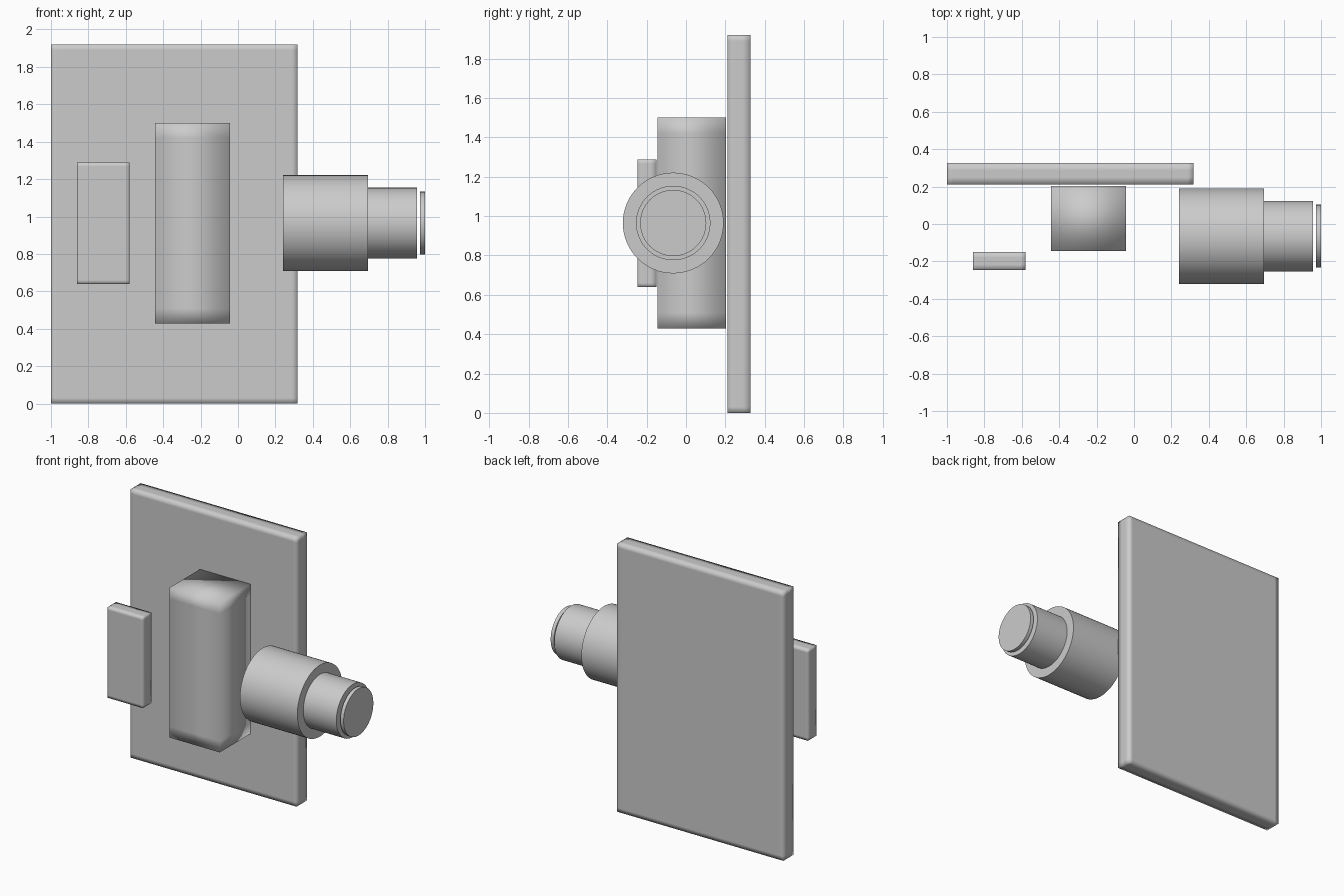
import bpy, bmesh
from math import pi
from mathutils import Vector, Matrix

if "Cube" in bpy.data.objects:
    bpy.data.objects.remove(bpy.data.objects["Cube"])


def finish(name, bm):
    bmesh.ops.recalc_face_normals(bm, faces=bm.faces[:])
    mesh = bpy.data.meshes.new(name)
    bm.to_mesh(mesh)
    bm.free()
    mesh.shade_smooth()
    obj = bpy.data.objects.new(name, mesh)
    bpy.context.collection.objects.link(obj)
    return obj


def slab(name, lo, hi, supports):
    """Softly shaded box; supports gives the edge-loop inset on each axis."""
    lo, hi = Vector(lo), Vector(hi)
    bm = bmesh.new()
    bmesh.ops.create_cube(bm, size=1, matrix=Matrix.Translation((lo + hi) / 2)
                          @ Matrix.Diagonal((*(hi - lo), 1)))
    for axis, inset in enumerate(supports):
        if not inset:
            continue
        normal = Vector((0, 0, 0))
        normal[axis] = 1
        for point in (lo + normal * inset, hi - normal * inset):
            bmesh.ops.bisect_plane(bm, geom=bm.verts[:] + bm.edges[:] + bm.faces[:],
                                   plane_co=point, plane_no=normal)
    return finish(name, bm)


def barrel(name, x0, x1, radius):
    """Closed cylinder lying along x on the shared lens axis."""
    bm = bmesh.new()
    place = Matrix.Translation(((x0 + x1) / 2, -0.065, 0.965)) @ Matrix.Rotation(pi / 2, 4, 'Y')
    bmesh.ops.create_cone(bm, cap_ends=True, segments=64, radius1=radius,
                          radius2=radius, depth=x1 - x0, matrix=place)
    for edge in bm.edges:
        edge.smooth = edge.calc_face_angle(0) < 0.6
    return finish(name, bm)


# Upright panels and central block
slab("back_panel", (-1, 0.21, 0), (0.317, 0.327, 1.92), (0.03, 0.04, 0.03))
slab("center_block", (-0.443, -0.145, 0.428), (-0.043, 0.203, 1.5), (0, 0, 0.08))
slab("small_panel", (-0.861, -0.247, 0.64), (-0.581, -0.15, 1.288), (0.02, 0.03, 0.02))

# Stepped barrel with separate end disc
barrel("large_barrel", 0.24, 0.695, 0.256)
barrel("small_barrel", 0.695, 0.957, 0.189)
barrel("end_disc", 0.974, 1.0, 0.168)
